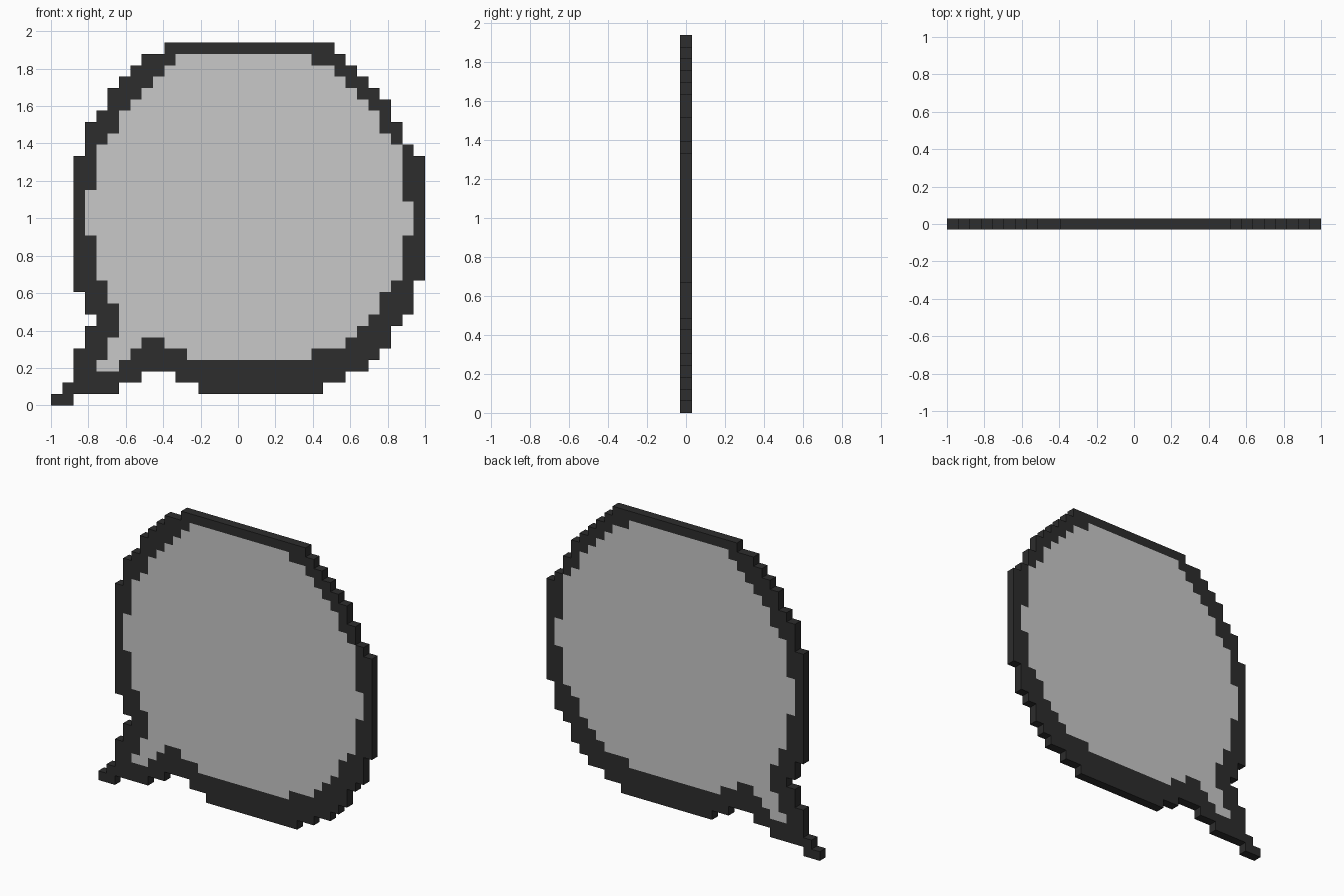
import bpy, bmesh

if "Cube" in bpy.data.objects:
    bpy.data.objects.remove(bpy.data.objects["Cube"])

C = 2 / 33            # size of one pixel block
HALF = C / 2          # half thickness


def steps(pairs):
    """Expand (column, number of rows) steps into one column per row."""
    return [col for col, n in pairs for _ in range(n)]


# stepped outlines, listed from the bottom row upward
outer_left = steps([(0, 1), (1, 1), (2, 3), (3, 2), (4, 1), (3, 2), (2, 12), (3, 3),
                    (4, 1), (5, 2), (6, 1), (7, 1), (8, 1), (10, 1)])
outer_right = steps([(2, 1), (24, 1), (26, 1), (28, 1), (29, 1), (30, 2), (31, 1),
                     (32, 3), (33, 11), (32, 1), (31, 2), (30, 2), (29, 1), (28, 1),
                     (27, 1), (26, 1), (25, 1)])
inner_left = steps([(4, 1), (5, 2), (6, 3), (5, 2), (4, 4), (3, 4), (4, 4), (5, 1),
                    (6, 2), (7, 1), (8, 1), (9, 1), (10, 1), (11, 1)])
inner_right = steps([(6, 1), (23, 1), (26, 1), (27, 1), (28, 1), (29, 2), (30, 1),
                     (31, 4), (32, 3), (31, 5), (30, 1), (29, 2), (28, 1), (27, 1),
                     (26, 1), (25, 1), (23, 1)])


def cells(left, right, first_row, gaps):
    """Filled blocks between two outlines, minus the gap columns beside the tail."""
    return {(c, r) for r, (a, b) in enumerate(zip(left, right), first_row)
            for c in range(a, b) if c not in gaps.get(r, ())}


body = cells(outer_left, outer_right, 0, {1: range(6, 13), 2: range(8, 11)})
panel = cells(inner_left, inner_right, 3, {4: range(7, 12), 5: range(8, 10)})


def material(name, v):
    m = bpy.data.materials.new(name)
    m.diffuse_color = (v, v, v, 1)
    m.use_nodes = True
    m.node_tree.nodes["Principled BSDF"].inputs["Base Color"].default_value = m.diffuse_color
    return m


# speech bubble slab: pale panel on both faces, dark border and rim
bm = bmesh.new()
verts = {}


def vert(c, y, r):
    key = (c, y, r)
    if key not in verts:
        verts[key] = bm.verts.new((c * C - 1, y * HALF, r * C))
    return verts[key]


def face(points, mat=0):
    bm.faces.new([vert(*p) for p in points]).material_index = mat


for c, r in sorted(body):
    mat = int((c, r) in panel)
    ring = [(c, r), (c + 1, r), (c + 1, r + 1), (c, r + 1)]
    face([(x, -1, z) for x, z in ring], mat)
    face([(x, 1, z) for x, z in reversed(ring)], mat)
    # rim walls only where there is no neighbouring block
    for i, (dx, dz) in enumerate([(0, -1), (1, 0), (0, 1), (-1, 0)]):
        if (c + dx, r + dz) not in body:
            (x0, z0), (x1, z1) = ring[i], ring[(i + 1) % 4]
            face([(x1, -1, z1), (x0, -1, z0), (x0, 1, z0), (x1, 1, z1)])

# merge flat areas of the same colour
bmesh.ops.dissolve_limit(bm, angle_limit=0.01, verts=bm.verts[:], edges=bm.edges[:],
                         delimit={'MATERIAL'})

mesh = bpy.data.meshes.new("speech_bubble")
bm.to_mesh(mesh)
bm.free()
mesh.materials.append(material("dark_border", 0.026))
mesh.materials.append(material("pale_grey_panel", 0.58))
bpy.context.collection.objects.link(bpy.data.objects.new("speech_bubble", mesh))
